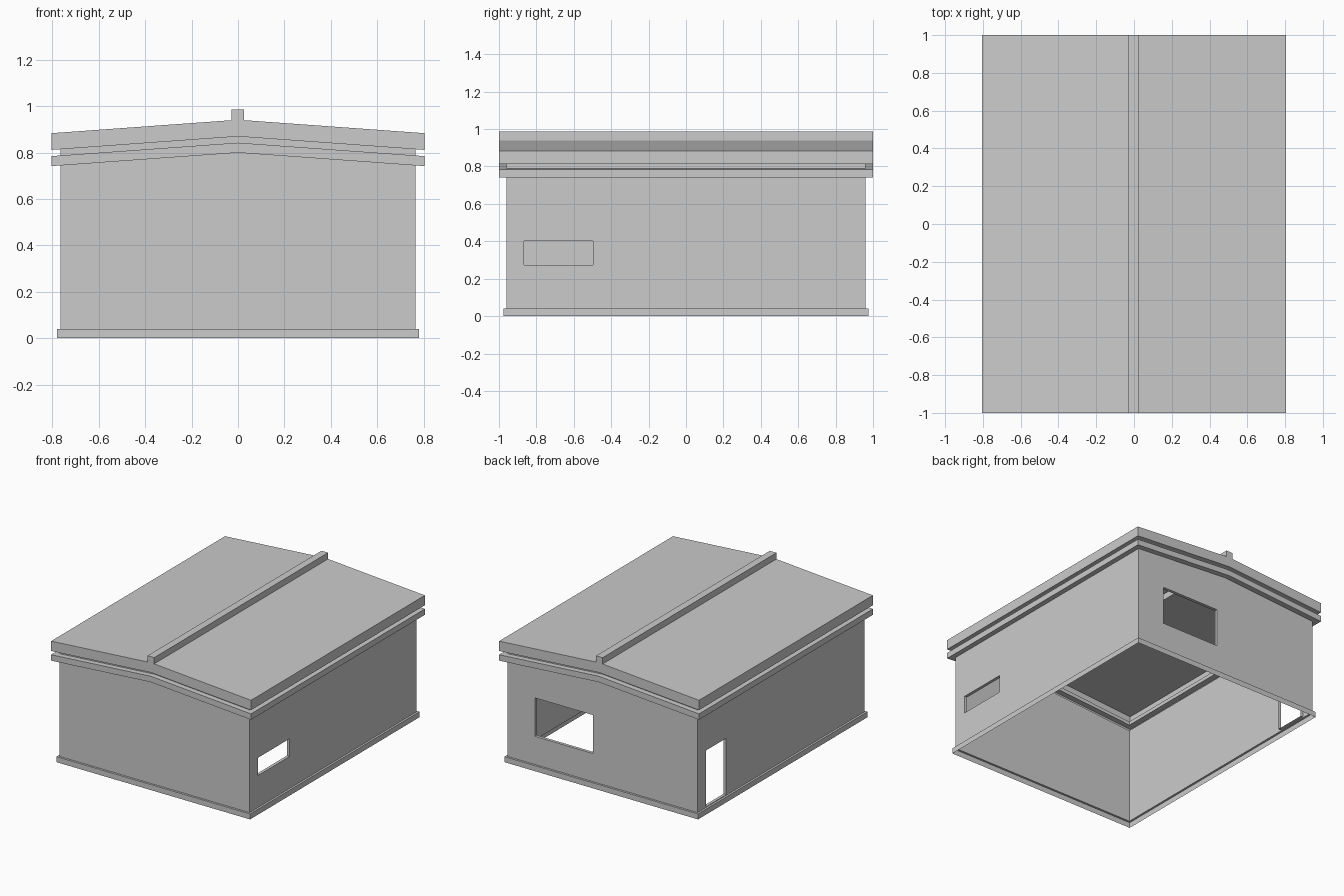
import bpy, bmesh
from mathutils import Vector

if "Cube" in bpy.data.objects:
    bpy.data.objects.remove(bpy.data.objects["Cube"])

SLOPE = 0.072          # roof pitch
WX, WY = 0.765, 0.96   # wall planes
EX, EY = 0.805, 1.0    # eave overhang
BX, BY = 0.78, 0.975   # plinth
REVEAL = 0.022         # depth of the openings


def finish(name, bm):
    me = bpy.data.meshes.new(name)
    bm.to_mesh(me)
    bm.free()
    ob = bpy.data.objects.new(name, me)
    bpy.context.collection.objects.link(ob)
    return ob


def loft(name, levels, slope=SLOPE):
    """Join stacked gabled outlines (half width, half depth, apex height)."""
    bm = bmesh.new()
    rings = []
    for w, d, apex in levels:
        pts = [(-w, -d), (0, -d), (w, -d), (w, d), (0, d), (-w, d)]
        rings.append([bm.verts.new((x, y, apex - slope * abs(x))) for x, y in pts])
    for a, b in zip(rings, rings[1:]):
        for i in range(6):
            j = (i + 1) % 6
            bm.faces.new((a[i], a[j], b[j], b[i]))
    return finish(name, bm)


def wall(name, outline, place, outward, hole=None):
    """Flat wall sheet with an optional rectangular opening and its reveal."""
    bm = bmesh.new()
    out = Vector(outward)

    def loop(pts):
        vs = [bm.verts.new(place(u, z)) for u, z in pts]
        return vs, [bm.edges.new((vs[i], vs[(i + 1) % len(vs)])) for i in range(len(vs))]

    vs, edges = loop(outline)
    if hole:
        u0, u1, z0, z1 = hole
        hv, he = loop([(u0, z0), (u1, z0), (u1, z1), (u0, z1)])
        bmesh.ops.triangle_fill(bm, edges=edges + he, use_beauty=True)
        centre = sum((v.co for v in hv), Vector()) / 4
        inner = [bm.verts.new(v.co - out * REVEAL) for v in hv]
        sides = [bm.faces.new((hv[i], hv[(i + 1) % 4], inner[(i + 1) % 4], inner[i]))
                 for i in range(4)]
    else:
        bm.faces.new(vs)
        sides = []
    bm.normal_update()
    for f in bm.faces:
        want = centre - f.calc_center_median() if f in sides else out
        if f.normal.dot(want) < 0:
            f.normal_flip()
    return finish(name, bm)


# Plinth, open underneath
loft("plinth", [(BX, BY, 0), (BX, BY, 0.04), (WX, WY, 0.04)], slope=0)

# Walls
low = 0.04
eave = 0.80 - SLOPE * WX
gable = [(-WX, low), (WX, low), (WX, eave), (0, 0.80), (-WX, eave)]
side = [(-WY, low), (WY, low), (WY, eave), (-WY, eave)]
wall("front_wall", gable, lambda u, z: (u, -WY, z), (0, -1, 0))
wall("back_wall", gable, lambda u, z: (u, WY, z), (0, 1, 0), (0.075, 0.545, 0.245, 0.525))
wall("right_wall", side, lambda u, z: (WX, u, z), (1, 0, 0), (-0.865, -0.498, 0.273, 0.402))
wall("left_wall", side, lambda u, z: (-WX, u, z), (-1, 0, 0), (0.63, 0.86, 0.045, 0.455))

# Lower eave band and the recessed neck above it
loft("eave_band", [(WX, WY, 0.80), (EX, EY, 0.80), (EX, EY, 0.843), (WX, WY, 0.843)])
loft("roof_neck", [(WX, WY, 0.843), (WX, WY, 0.87)])

# Roof edge: underside of the overhang and fascia
loft("roof_fascia", [(WX, WY, 0.87), (EX, EY, 0.87), (EX, EY, 0.942)])

# Roof slopes and raised ridge from one profile
L, R, top = -0.028, 0.025, 0.986
prof = [(-EX, 0.942 - SLOPE * EX), (L, 0.942 + SLOPE * L), (L, top),
        (R, top), (R, 0.942 - SLOPE * R), (EX, 0.942 - SLOPE * EX)]
bm = bmesh.new()
f = [bm.verts.new((x, -EY, z)) for x, z in prof]
b = [bm.verts.new((x, EY, z)) for x, z in prof]
for i in range(5):
    bm.faces.new((f[i], f[i + 1], b[i + 1], b[i]))
bm.faces.new((f[1], f[4], f[3], f[2]))
bm.faces.new((b[2], b[3], b[4], b[1]))
finish("roof_and_ridge", bm)
